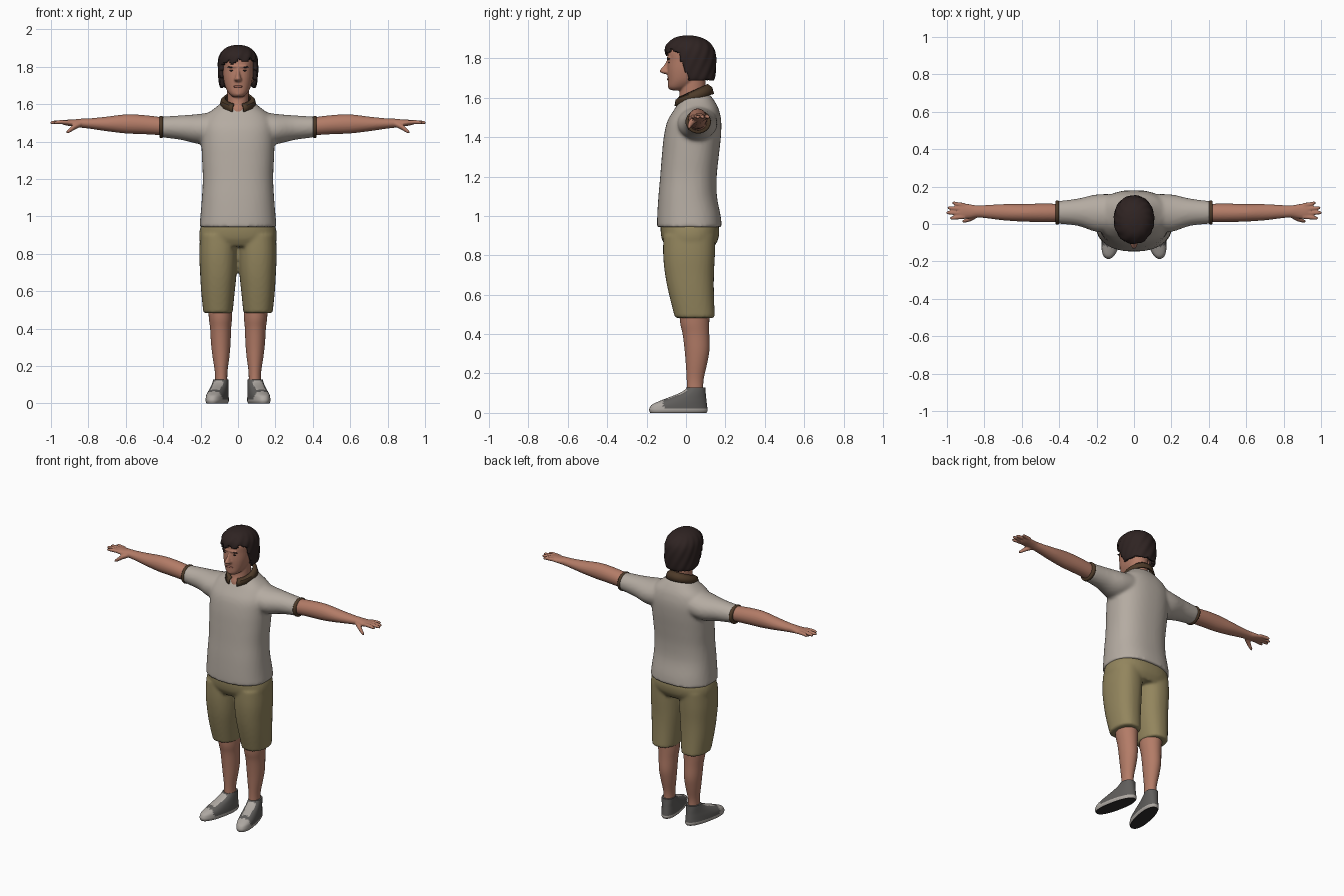
import bpy, bmesh, math
from mathutils import Matrix, Vector

cube = bpy.data.objects.get("Cube")
if cube:
    bpy.data.objects.remove(cube, do_unlink=True)


def material(name, *rgb):
    m = bpy.data.materials.new(name)
    m.use_nodes = True
    m.diffuse_color = (*rgb, 1)
    m.node_tree.nodes["Principled BSDF"].inputs["Base Color"].default_value = (*rgb, 1)
    return m


SHIRT = material("warm grey cotton", .46, .41, .36)
TRIM = material("brown trim", .075, .043, .022)
SHORTS = material("khaki", .29, .235, .11)
SKIN = material("skin", .45, .2, .135)
LIPS = material("lips", .31, .115, .085)
HAIR = material("dark brown hair", .028, .017, .016)
SHOE = material("grey canvas", .115, .11, .105)
RUBBER = material("pale rubber", .42, .39, .36)
SOLE = material("dark sole", .03, .027, .027)


def spline(rings, steps):
    """Catmull-Rom interpolation through ring tuples."""
    out = []
    last = len(rings) - 1
    for i in range(last):
        a, b, c, d = (rings[max(0, min(last, j))] for j in range(i - 1, i + 3))
        for k in range(steps):
            t = k / steps
            out.append([q + .5 * t * (r - p + t * (2 * p - 5 * q + 4 * r - s + t * (3 * (q - r) + s - p)))
                        for p, q, r, s in zip(a, b, c, d)])
    return out + [list(rings[-1])]


def loft(bm, rings, axis="z", sides=(1,), power=2.0, segs=32, steps=4, place=None, rule=None):
    """Skin superellipse rings (along, centre1, centre2, radius1, radius2)."""
    for side in sides:
        rows = []
        for t, c1, c2, r1, r2 in spline(rings, steps):
            row = []
            for k in range(segs):
                a = 2 * math.pi * k / segs
                ca, sa = math.cos(a), math.sin(a)
                u = c1 + r1 * math.copysign(abs(ca) ** (2 / power), ca)
                v = c2 + r2 * math.copysign(abs(sa) ** (2 / power), sa)
                row.append(bm.verts.new((u, v, t) if axis == "z" else (t, u, v)))
            rows.append(row)
        faces = [bm.faces.new(rows[0]), bm.faces.new(rows[-1])]
        for lo, hi in zip(rows, rows[1:]):
            for k in range(segs):
                n = (k + 1) % segs
                faces.append(bm.faces.new((lo[k], lo[n], hi[n], hi[k])))
        if rule:
            for f in faces:
                f.material_index = rule(f.calc_center_median())
        for v in (v for row in rows for v in row):
            if place:
                v.co = place @ v.co
            v.co.x *= side


def upright(rings):
    """(z, x, front y, back y, half width) to loft rings."""
    return [(z, x, (f + b) / 2, w, (b - f) / 2) for z, x, f, b, w in rings]


def blob(bm, centre, radii, sides=(1,)):
    for side in sides:
        c = Vector(centre)
        c.x *= side
        bmesh.ops.create_uvsphere(bm, u_segments=20, v_segments=12, radius=1,
                                  matrix=Matrix.Translation(c) @ Matrix.Diagonal((*radii, 1)))


def finish(name, bm, *mats, voxel=0, smooth=3):
    """Make the object; optionally fuse its pieces into one skin."""
    bmesh.ops.recalc_face_normals(bm, faces=bm.faces)
    mesh = bpy.data.meshes.new(name)
    bm.to_mesh(mesh)
    bm.free()
    for m in mats:
        mesh.materials.append(m)
    mesh.polygons.foreach_set("use_smooth", [True] * len(mesh.polygons))
    mesh.set_sharp_from_angle(angle=math.radians(45))
    ob = bpy.data.objects.new(name, mesh)
    bpy.context.collection.objects.link(ob)
    if voxel:
        r = ob.modifiers.new("fuse", "REMESH")
        r.mode, r.voxel_size, r.use_smooth_shade = "VOXEL", voxel, True
        s = ob.modifiers.new("relax", "SMOOTH")
        s.factor, s.iterations = .5, smooth
    return ob


BOTH = (1, -1)

# Polo shirt: torso fused with sleeves
bm = bmesh.new()
loft(bm, upright([(.943, 0, -.147, .182, .207), (1.0, 0, -.146, .176, .201), (1.1, 0, -.14, .157, .193),
                  (1.2, 0, -.131, .156, .188), (1.3, 0, -.123, .166, .192), (1.4, 0, -.113, .177, .196),
                  (1.48, 0, -.095, .179, .196), (1.54, 0, -.06, .167, .17), (1.58, 0, -.035, .147, .122),
                  (1.615, 0, -.01, .122, .08)]), power=2.4, segs=48)
loft(bm, [(.1, .06, 1.48, .1, .085), (.2, .058, 1.467, .1, .081), (.3, .063, 1.474, .073, .066),
          (.412, .062, 1.478, .06, .055)], axis="x", sides=BOTH)
finish("shirt", bm, SHIRT, voxel=.011)

# Sleeve cuffs
bm = bmesh.new()
loft(bm, [(.402, .062, 1.478, .061, .056), (.406, .062, 1.478, .064, .059),
          (.416, .062, 1.478, .064, .059), (.421, .062, 1.478, .059, .054)], axis="x", sides=BOTH)
finish("sleeve_cuffs", bm, TRIM)

# Collar: open band, folded outwards, lower at the front
bm = bmesh.new()
rows = []
N = 40
for k in range(N + 1):
    a = .3 + (2 * math.pi - .6) * k / N
    s, c = math.sin(a), math.cos(a)
    point = max(0, c) ** 6
    top = (.068 * s, .036 - .072 * c, 1.632 - .034 * c)
    low = (.094 * s * (1 + .1 * point), .04 - .098 * c, 1.592 - .026 * c - .012 * point)
    mid = [(p + q) / 2 + d for p, q, d in zip(top, low, (.006 * s, -.006 * c, .008))]
    rows.append([bm.verts.new(p) for p in (top, mid, low)])
for p, q in zip(rows, rows[1:]):
    for i in range(2):
        bm.faces.new((p[i], p[i + 1], q[i + 1], q[i]))
sol = finish("collar", bm, TRIM).modifiers.new("cloth", "SOLIDIFY")
sol.thickness, sol.offset = .01, 0

# Knee length shorts
bm = bmesh.new()
loft(bm, upright([(.985, 0, -.125, .155, .185), (.93, 0, -.129, .169, .204), (.88, 0, -.122, .163, .207),
                  (.84, 0, -.1, .14, .19)]), power=2.4, segs=48)
loft(bm, upright([(.9, .103, -.115, .15, .1), (.8, .105, -.116, .147, .102), (.7, .105, -.106, .142, .098),
                  (.6, .107, -.086, .142, .09), (.482, .107, -.056, .147, .078)]), sides=BOTH, power=2.3)
finish("shorts", bm, SHORTS, voxel=.01)

# Lower legs
bm = bmesh.new()
loft(bm, upright([(.55, .097, -.035, .12, .064), (.46, .094, -.03, .118, .062), (.4, .093, -.017, .118, .056),
                  (.32, .092, -.007, .119, .052), (.25, .091, -.001, .107, .045), (.16, .09, .004, .088, .033),
                  (.08, .09, .002, .09, .034)]), sides=BOTH)
finish("legs", bm, SKIN)


# Shoes: pale rubber rim, toe cap and tongue, dark tread
def shoe_colour(p):
    if p.z < .003:
        return 2
    tongue = abs(p.x) < .026 and -.1 < p.y < .0 and p.z > .06
    return 1 if p.z < .022 or p.y < -.125 or tongue else 0


bm = bmesh.new()
loft(bm, upright([(0, 0, -.185, .106, .047), (.012, 0, -.19, .112, .052), (.025, 0, -.188, .11, .052),
                  (.042, 0, -.176, .108, .051), (.058, 0, -.142, .106, .049), (.075, 0, -.098, .104, .046),
                  (.095, 0, -.045, .102, .043), (.112, 0, -.012, .1, .041), (.128, 0, .006, .099, .039)]),
     sides=BOTH, power=2.3, segs=48, rule=shoe_colour,
     place=Matrix.Translation((.103, 0, 0)) @ Matrix.Rotation(math.radians(12), 4, "Z"))
finish("shoes", bm, SHOE, RUBBER, SOLE)

# Arms with hands
bm = bmesh.new()
loft(bm, [(.37, .06, 1.478, .048, .047), (.5, .06, 1.49, .049, .051), (.6, .06, 1.494, .047, .051),
          (.7, .063, 1.494, .043, .039), (.79, .066, 1.496, .035, .028), (.84, .067, 1.498, .032, .024),
          (.88, .068, 1.499, .038, .019), (.92, .069, 1.501, .041, .015), (.94, .069, 1.502, .036, .01)],
     axis="x", sides=BOTH, segs=24)
for base, end, tip in ((.102, .112, .973), (.08, .086, .997), (.058, .06, 1.004), (.038, .032, .985)):
    loft(bm, [(.905, base, 1.503, .011, .011), (.95, (base + end) / 2, 1.504, .011, .011),
              (tip - .012, end, 1.502, .009, .009), (tip, end, 1.501, .005, .005)],
         axis="x", sides=BOTH, segs=12)
loft(bm, [(.84, .05, 1.494, .018, .016), (.875, .03, 1.478, .016, .016), (.9, .019, 1.46, .011, .013),
          (.917, .014, 1.449, .006, .007)], axis="x", sides=BOTH, segs=12)
finish("arms", bm, SKIN, voxel=.005, smooth=2)

# Head, neck, nose, brow ridge and ears
bm = bmesh.new()
loft(bm, upright([(1.54, 0, -.05, .1, .06), (1.575, 0, -.046, .1, .058), (1.61, 0, -.034, .1, .057),
                  (1.66, 0, -.03, .1, .058), (1.72, 0, -.02, .1, .06)]))
loft(bm, upright([(1.638, 0, -.077, -.02, .025), (1.655, 0, -.09, .02, .047), (1.69, 0, -.092, .065, .067),
                  (1.74, 0, -.095, .1, .079), (1.79, 0, -.093, .12, .083), (1.84, 0, -.09, .12, .083),
                  (1.88, 0, -.06, .09, .06), (1.895, 0, -.02, .05, .03)]), power=2.3)
loft(bm, upright([(1.792, 0, -.097, -.06, .009), (1.765, 0, -.112, -.06, .011), (1.742, 0, -.132, -.06, .016),
                  (1.731, 0, -.132, -.06, .021), (1.72, 0, -.11, -.06, .014)]), segs=16)
blob(bm, (0, -.086, 1.801), (.05, .012, .008))
blob(bm, (0, -.08, 1.657), (.022, .012, .014))
blob(bm, (.083, .03, 1.738), (.014, .024, .035), BOTH)
finish("head", bm, SKIN, voxel=.005, smooth=3)

# Eyes, eyebrows and mouth
bm = bmesh.new()
blob(bm, (.033, -.086, 1.779), (.013, .004, .004), BOTH)
blob(bm, (.036, -.088, 1.798), (.021, .007, .004), BOTH)
finish("eyes_and_brows", bm, HAIR)
bm = bmesh.new()
blob(bm, (0, -.089, 1.694), (.025, .008, .007))
finish("lips", bm, LIPS)


# Hair: a tufted cap cut along the hairline
def hairline(p):
    wave = .008 * math.sin(p.x * 95 + 1) + .005 * math.sin(p.x * 210)
    fringe = 1.828 + .12 * p.x + wave
    back = min(1, max(0, (p.y + .045) / .06))
    return fringe + (1.69 + .3 * wave - fringe) * back


bm = bmesh.new()
loft(bm, upright([(1.672, 0, -.02, .128, .08), (1.7, 0, -.06, .145, .098), (1.76, 0, -.092, .152, .106),
                  (1.82, 0, -.105, .15, .107), (1.86, 0, -.103, .137, .099), (1.89, 0, -.08, .108, .078),
                  (1.908, 0, -.05, .07, .05), (1.916, 0, -.01, .03, .018)]), power=2.1, segs=72, steps=6)
gone = [f for f in bm.faces if f.calc_center_median().z < hairline(f.calc_center_median())]
bmesh.ops.delete(bm, geom=gone, context="FACES")
for v in bm.verts:
    a = math.atan2(v.co.x, v.co.y - .03)
    k = 1 + .018 * math.sin(a * 13 + v.co.z * 60) * min(1, (1.92 - v.co.z) * 20)
    v.co.x *= k
    v.co.y = .03 + (v.co.y - .03) * k
sol = finish("hair", bm, HAIR).modifiers.new("volume", "SOLIDIFY")
sol.thickness, sol.offset = .022, -1
